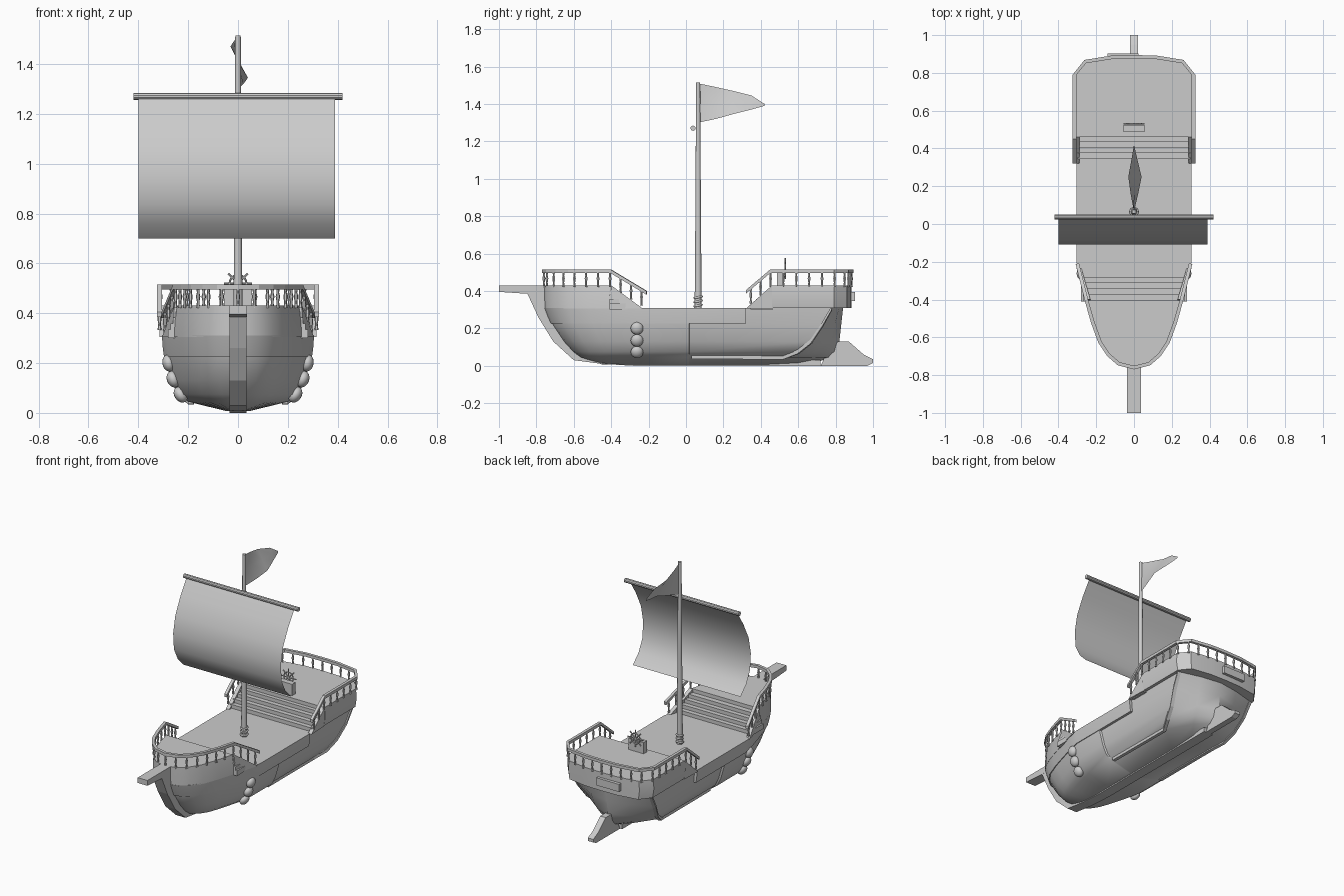
import bpy, bmesh, math
from mathutils import Vector

if "Cube" in bpy.data.objects:
    bpy.data.objects.remove(bpy.data.objects["Cube"])


def finish(name, bm, angle=30):
    bmesh.ops.recalc_face_normals(bm, faces=bm.faces)
    me = bpy.data.meshes.new(name)
    for f in bm.faces:
        f.smooth = angle > 0
    bm.to_mesh(me)
    bm.free()
    if angle > 0:
        me.set_sharp_from_angle(angle=math.radians(angle))
    ob = bpy.data.objects.new(name, me)
    bpy.context.collection.objects.link(ob)
    return ob


def loft(name, rings, angle=35, bm=None, closed=True):
    own = bm is None
    bm = bm or bmesh.new()
    vs = [[bm.verts.new(p) for p in r] for r in rings]
    n = len(rings[0])
    for a, b in zip(vs, vs[1:]):
        for i in range(n if closed else n - 1):
            j = (i + 1) % n
            bm.faces.new((a[i], a[j], b[j], b[i]))
    if closed:
        bm.faces.new(vs[0])
        bm.faces.new(vs[-1])
    return finish(name, bm, angle) if own else None


def mirror_ring(half, z):
    """half outline (x, y) -> closed ring at height z"""
    left = [(-x, y) for x, y in reversed(half) if x > 1e-5]
    return [(x, y, z) for x, y in half + left]


def prism(name, pts, half_width, angle=0):
    """side profile (y, z) extruded across x"""
    return loft(name, [[(x, y, z) for y, z in pts] for x in (-half_width, half_width)], angle)


def turned(bm, p, q, radii, n=8):
    """lathe-turned rod from p to q, radii are (fraction, radius)"""
    p, q = Vector(p), Vector(q)
    rot = Vector((0, 0, 1)).rotation_difference(q - p)
    loft("", [[p.lerp(q, t) + rot @ Vector((r * math.cos(2 * math.pi * i / n),
              r * math.sin(2 * math.pi * i / n), 0)) for i in range(n)]
              for t, r in radii], bm=bm)


def bars(bm, pts, s):
    """square-section rail swept along a path"""
    rings = []
    for i, p in enumerate(pts):
        t = Vector(pts[min(i + 1, len(pts) - 1)]) - Vector(pts[max(i - 1, 0)])
        side = Vector((t.y, -t.x, 0)).normalized() * s / 2
        up = Vector((0, 0, s / 2))
        p = Vector(p)
        rings.append([p + side + up, p + side - up, p - side - up, p - side + up])
    loft("", rings, bm=bm)


def box(bm, lo, hi):
    loft("", [[(lo[0], lo[1], z), (hi[0], lo[1], z), (hi[0], hi[1], z), (lo[0], hi[1], z)]
              for z in (lo[2], hi[2])], bm=bm)


def bow(w, y0, y1=-0.2):
    shape = [(0, 0), (.27, .036), (.45, .12), (.6, .24), (.73, .43), (.84, .64), (.94, .84), (1, 1)]
    return [(w * f, y0 + (y1 - y0) * u) for f, u in shape]


# Lower hull: plan outline per level (z, half width, bow y, stern corner y, stern centre y)
levels = [(.008, .05, -.45, .42, .66), (.045, .2, -.57, .52, .78), (.075, .24, -.61, .6, .805),
          (.13, .266, -.66, .67, .82), (.22, .292, -.72, .73, .83), (.309, .3, -.74, .78, .84)]
rings, corners = [], []
for z, w, y0, ys, ye in levels:
    a = w - .012
    rings.append(mirror_ring(bow(w, y0) + [(w, .015), (a, .02), (a, ys), (a * .5, ys * .35 + ye * .65), (0, ye)], z))
    corners.append((a, ys, z))
loft("lower_hull", rings)

# Upper side band, its top is the main deck
loft("main_deck_band", [mirror_ring(bow(w, y0) + [(w, .32), (0, .32)], z)
     for z, w, y0 in ((.225, .297, -.73), (.27, .303, -.75), (.31, .305, -.765))])

# Raised decks fore and aft
loft("fore_castle", [mirror_ring(bow(w, y0)[:6] + [(0, -.405)], z)
     for z, w, y0 in ((.305, .307, -.762), (.37, .303, -.765), (.43, .29, -.768))])


def stern(w, ya):
    return [(0, ya), (w, ya), (w, .79), (w * .82, .86), (w * .38, .882), (0, .885)]


loft("aft_castle", [mirror_ring(stern(w, .46), z) for z, w in ((.308, .308), (.37, .318), (.43, .312))])

# Stairs between the decks, with sloped cheeks at both sides
st = bmesh.new()
for k in range(4):
    z = .334 + .024 * k
    ya = .345 + .03 * k
    box(st, (-.3, ya, .3), (.3, .465, z))
    yf = -.28 - .03 * k
    xw = .28 - .01 * k
    box(st, (-xw, -.41, .3), (xw, yf, z))
finish("stairs", st, 0)
ch = bmesh.new()
for s in (-1, 1):
    for tri in ([(.256, -.4, .43), (.258, -.41, .305), (.305, -.23, .305)],
                [(.313, .46, .43), (.31, .46, .305), (.315, .32, .305)]):
        loft("", [[(s * (x - d), y, z) for x, y, z in tri] for d in (0, .025)], bm=ch)
finish("stair_cheeks", ch, 0)

# Stem, keel and bowsprit
prism("stem_and_keel", [(-.75, .385), (-.85, .39), (-.79, .26), (-.71, .13), (-.6, .03), (-.45, .01), (-.28, 0),
                        (.72, 0), (.72, .03), (-.4, .03), (-.55, .07), (-.65, .16), (-.71, .26)], .035)
prism("bowsprit", [(-1, .43), (-1, .395), (-.85, .385), (-.72, .385), (-.72, .43)], .036)
prism("rudder", [(.72, 0), (.97, 0), (1, .015), (1, .035), (.95, .06), (.87, .13), (.78, .13)], .02)

# Stern strakes along the hull edge
sk = bmesh.new()
for s in (-1, 1):
    path = [(.19, .03, .047)] + corners[1:]
    bars(sk, [(s * x, y, z) for x, y, z in path], .022)
finish("stern_strakes", sk, 0)

# Railings: base path -> hand rail and turned balusters
rail, posts = bmesh.new(), bmesh.new()
fore = [(x, y, .43) for x, y in bow(.3, -.76)[:6]] + [(.3, -.21, .315)]
aft = [(x, y, .43) for x, y in reversed(stern(.315, .45)[1:])] + [(.315, .32, .32)]
for half, h, spots in ((fore, .075, .068), (aft, .075, .068)):
    path = [Vector((-x, y, z)) for x, y, z in reversed(half[1:])] + [Vector(p) for p in half]
    bars(rail, [p + Vector((0, 0, h)) for p in path], .019)
    lens = [(b - a).length for a, b in zip(path, path[1:])]
    count = round(sum(lens) / spots)
    for k in range(count):
        d = (k + .5) * sum(lens) / count
        i = 0
        while d > lens[i]:
            d -= lens[i]
            i += 1
        p = path[i].lerp(path[i + 1], d / lens[i])
        turned(posts, p - Vector((0, 0, .01)), p + Vector((0, 0, h)),
               [(0, .008), (.3, .005), (.55, .009), (.75, .005), (1, .008)], 6)
finish("hand_rails", rail, 0)
finish("balusters", posts)

# Mast with rope coils, and the yard
m = bmesh.new()
turned(m, (0, .065, .3), (0, .065, 1.515), [(0, .019), (.4, .015), (1, .011)], 12)
finish("mast", m)
for k in range(3):
    bpy.ops.mesh.primitive_torus_add(major_segments=16, minor_segments=6, major_radius=.02, minor_radius=.006,
                                     location=(0, .065, .322 + .022 * k), rotation=(.2, 0, 0))
    bpy.context.object.name = "rope_coil"
    bpy.ops.object.shade_smooth()
m = bmesh.new()
turned(m, (-.42, .038, 1.27), (.42, .038, 1.27), [(0, .014), (1, .014)], 10)
finish("yard", m)

# Sail bulging forward, and the pennant
loft("sail", [[(-.4, y, z), (.39, y, z)] for y, z in
     ((.035, 1.27), (-.03, 1.17), (-.085, 1.06), (-.108, .95), (-.1, .84), (-.06, .76), (0, .7))],
     40, closed=False)
loft("pennant", [[(xt, y, zt), ((xt + xb) / 2, y, (zt + zb) / 2), (xb, y, zb)] for y, xt, zt, xb, zb in
     ((.065, 0, 1.51, 0, 1.3), (.16, -.018, 1.49, .022, 1.32), (.25, -.03, 1.47, .04, 1.345),
      (.35, -.012, 1.445, .016, 1.37), (.42, 0, 1.4, 0, 1.39))], 30, closed=False)

# Round fenders on both sides
for s in (-1, 1):
    for x, z in ((.278, .2), (.26, .135), (.23, .073)):
        bpy.ops.mesh.primitive_uv_sphere_add(segments=16, ring_count=10, radius=.034,
                                             location=(s * x, -.262, z), rotation=(0, s * (.2 + (.2 - z) * 3), 0))
        bpy.context.object.name = "fender"
        bpy.context.object.scale.x = .75
        bpy.ops.object.shade_smooth()

# Steering wheel and its pedestal
p = bmesh.new()
box(p, (-.056, .487, .42), (.056, .523, .505))
finish("wheel_pedestal", p, 0)
bpy.ops.mesh.primitive_torus_add(major_segments=20, minor_segments=6, major_radius=.034, minor_radius=.004,
                                 location=(0, .53, .52), rotation=(math.pi / 2, 0, 0))
bpy.context.object.name = "wheel_rim"
sp = bmesh.new()
for k in range(8):
    a = k * math.pi / 4
    turned(sp, (0, .53, .52), (.056 * math.cos(a), .53, .52 + .056 * math.sin(a)), [(0, .004), (1, .004)], 6)
finish("wheel_spokes", sp)

# Plaque on the stern
p = bmesh.new()
box(p, (-.14, .87, .345), (.025, .903, .395))
finish("stern_plaque", p, 0)
